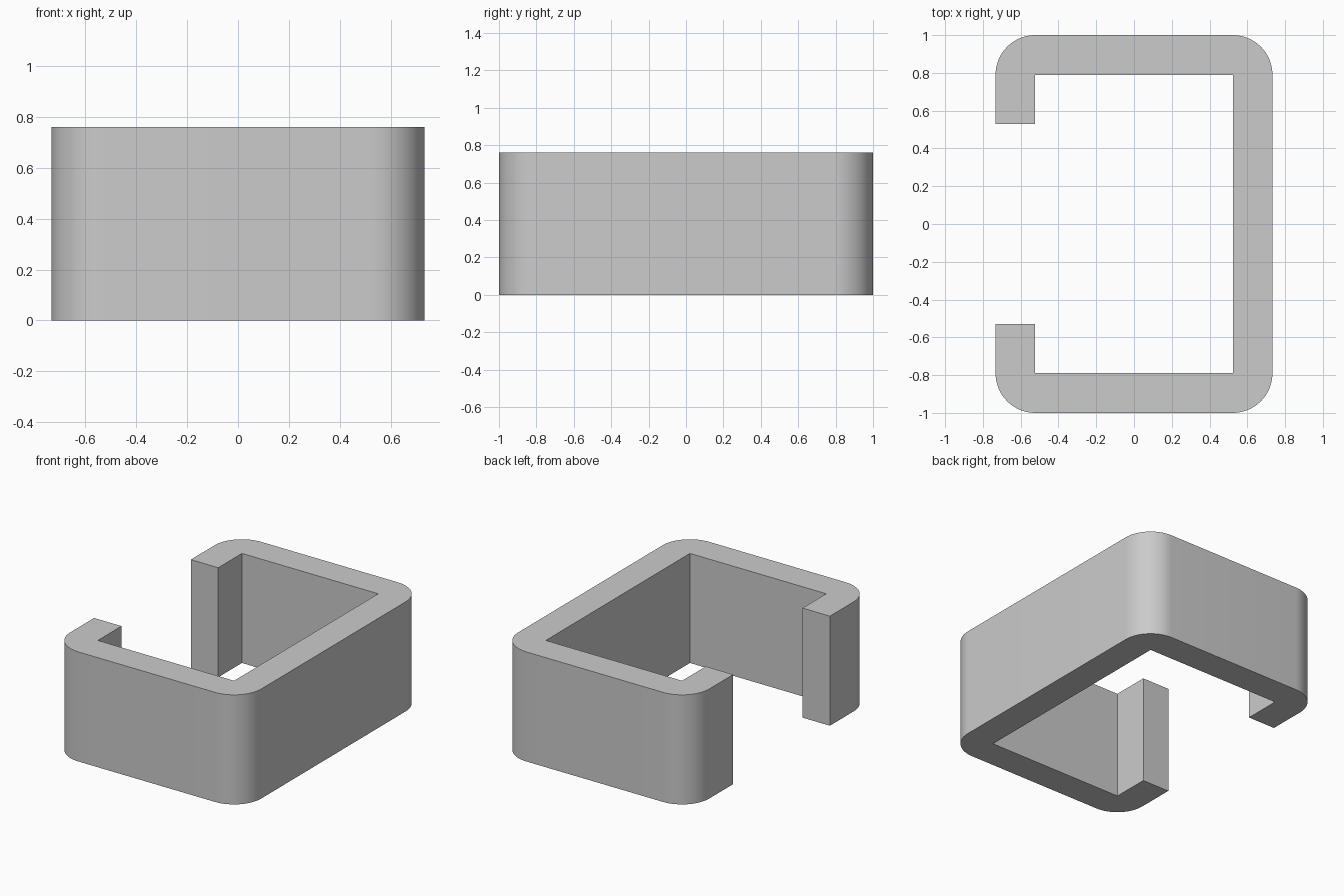
import bpy
import bmesh
from math import sin, cos, pi, radians

if "Cube" in bpy.data.objects:
    bpy.data.objects.remove(bpy.data.objects["Cube"], do_unlink=True)

HALF_X, HALF_Y, HEIGHT = 0.733, 1.0, 0.76
WALL = 0.21          # wall thickness, also the outer corner radius
LIP = 0.53           # half the width of the opening
STEPS = 16
IN_X, IN_Y = HALF_X - WALL, HALF_Y - WALL


def corner(cx, cy, start):
    """Quarter circle, counter-clockwise from the start angle."""
    return [(cx + WALL * cos(start + pi / 2 * i / STEPS),
             cy + WALL * sin(start + pi / 2 * i / STEPS)) for i in range(STEPS + 1)]


# C-shaped profile: rounded outside, square inside, open on the right
profile = [(-HALF_X, -LIP)]
profile += corner(-IN_X, -IN_Y, pi)
profile += corner(IN_X, -IN_Y, 1.5 * pi)
profile += corner(IN_X, IN_Y, 0)
profile += corner(-IN_X, IN_Y, pi / 2)
profile += [(-HALF_X, LIP), (-IN_X, LIP), (-IN_X, IN_Y), (IN_X, IN_Y),
            (IN_X, -IN_Y), (-IN_X, -IN_Y), (-IN_X, -LIP)]

# Extrude the profile upward
bm = bmesh.new()
base = bm.faces.new([bm.verts.new((x, y, 0)) for x, y in profile])
top = bmesh.ops.extrude_face_region(bm, geom=[base], use_keep_orig=True)["geom"]
bmesh.ops.translate(bm, vec=(0, 0, HEIGHT),
                    verts=[v for v in top if isinstance(v, bmesh.types.BMVert)])
bmesh.ops.recalc_face_normals(bm, faces=bm.faces)
mesh = bpy.data.meshes.new("bracket_clip")
bm.to_mesh(mesh)
bm.free()
clip = bpy.data.objects.new("bracket_clip", mesh)
bpy.context.collection.objects.link(clip)

# Plain grey material
grey = bpy.data.materials.new("plain_grey")
grey.use_nodes = True
colour = (0.6, 0.6, 0.6, 1)
grey.diffuse_color = colour
grey.node_tree.nodes["Principled BSDF"].inputs["Base Color"].default_value = colour
mesh.materials.append(grey)

# Smooth rounded corners, sharp rims
bpy.ops.object.select_all(action="DESELECT")
clip.select_set(True)
bpy.context.view_layer.objects.active = clip
bpy.ops.object.shade_smooth_by_angle(angle=radians(30))
